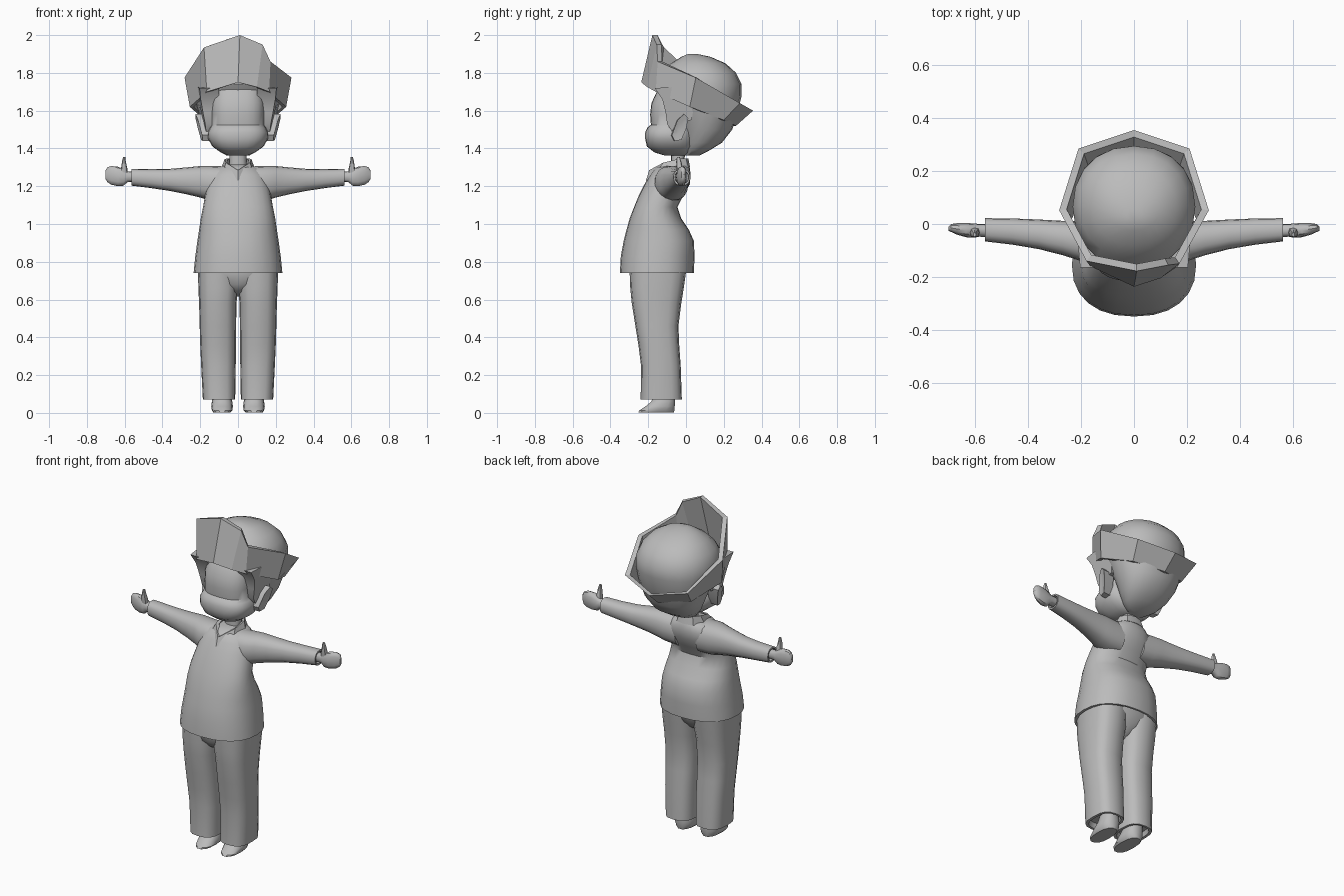
import bpy, bmesh, math

grey = bpy.data.materials.new("plain_grey")
grey.diffuse_color = (0.5, 0.5, 0.5, 1)


def finish(name, bm, smooth=40):
    bmesh.ops.recalc_face_normals(bm, faces=bm.faces)
    me = bpy.data.meshes.new(name)
    bm.to_mesh(me)
    bm.free()
    me.materials.append(grey)
    ob = bpy.data.objects.new(name, me)
    bpy.context.collection.objects.link(ob)
    if smooth:
        bpy.ops.object.select_all(action='DESELECT')
        ob.select_set(True)
        bpy.context.view_layer.objects.active = ob
        bpy.ops.object.shade_smooth_by_angle(angle=math.radians(smooth))
    return ob


def skin(name, rings, smooth=40, caps=True, loop=False):
    """Join rings of points with quads."""
    bm = bmesh.new()
    vs = [[bm.verts.new(p) for p in r] for r in rings]
    n = len(vs[0])
    pairs = list(zip(vs, vs[1:])) + ([(vs[-1], vs[0])] if loop else [])
    for a, b in pairs:
        for i in range(n):
            j = (i + 1) % n
            bm.faces.new((a[i], a[j], b[j], b[i]))
    if caps and not loop:
        bm.faces.new(vs[0])
        bm.faces.new(vs[-1])
    return finish(name, bm, smooth)


def loft(name, axis, secs, n=20, p=2.4, side=1, smooth=40):
    """Sections are (position, a0, a1, b0, b1); a is x or z, b is y."""
    rings = []
    for t, a0, a1, b0, b1 in secs:
        ring = []
        for i in range(n):
            w = 2 * math.pi * i / n
            c, s = math.cos(w), math.sin(w)
            a = (a0 + a1) / 2 + (a1 - a0) / 2 * math.copysign(abs(c) ** (2 / p), c)
            b = (b0 + b1) / 2 + (b1 - b0) / 2 * math.copysign(abs(s) ** (2 / p), s)
            ring.append((side * a, b, t) if axis == 'z' else (side * t, b, a))
        rings.append(ring)
    return skin(name, rings, smooth)


def sym(rows):
    """Sections symmetric in x: (z, half width, y0, y1)."""
    return [(z, -r, r, y0, y1) for z, r, y0, y1 in rows]


def mirror_ring(half):
    """Full ring from a half ring running front to back."""
    return half + [(-x, y, z) for x, y, z in half[-2:0:-1]]


# jumper body with recessed hem
loft("jumper", 'z', sym([
    (0.77, 0.21, -0.32, 0.02), (0.74, 0.22, -0.335, 0.03), (0.74, 0.235, -0.35, 0.042),
    (0.83, 0.226, -0.345, 0.045), (0.91, 0.215, -0.33, 0.042), (0.97, 0.206, -0.315, 0.015),
    (1.03, 0.197, -0.298, -0.025), (1.09, 0.185, -0.275, -0.045), (1.15, 0.175, -0.25, -0.015),
    (1.21, 0.165, -0.22, 0.02), (1.26, 0.15, -0.19, 0.025), (1.295, 0.115, -0.165, 0.02),
    (1.315, 0.06, -0.12, 0.01)]), n=24, p=2.3)

# V-shaped collar
low = [(0, -0.212, 1.23), (0.072, -0.14, 1.297), (0.085, -0.05, 1.305), (0.055, 0.012, 1.30), (0, 0.022, 1.30)]
high = [(0, -0.195, 1.285), (0.064, -0.12, 1.325), (0.07, -0.04, 1.345), (0.045, 0.0, 1.347), (0, 0.012, 1.347)]
inner = [(x * 0.8, -0.05 + (y + 0.05) * 0.82, z - 0.005) for x, y, z in high]
base = [(x * 0.8, -0.05 + (y + 0.05) * 0.82, z) for x, y, z in low]
skin("collar", [mirror_ring(r) for r in (low, high, inner, base)], smooth=25, loop=True)

# neck
loft("neck", 'z', sym([(1.27, 0.05, -0.08, 0.0), (1.33, 0.045, -0.08, -0.01), (1.40, 0.045, -0.08, 0.0)]), n=12)

# face with muzzle step under the eyes
loft("face", 'z', sym([
    (1.362, 0.05, -0.11, 0.0), (1.378, 0.09, -0.165, 0.03), (1.41, 0.135, -0.207, 0.05),
    (1.45, 0.158, -0.216, 0.05), (1.485, 0.16, -0.216, 0.05), (1.51, 0.148, -0.205, 0.05),
    (1.525, 0.14, -0.186, 0.05), (1.58, 0.14, -0.19, 0.05), (1.64, 0.14, -0.183, 0.05),
    (1.70, 0.13, -0.155, 0.05), (1.75, 0.12, -0.12, 0.05)]), n=24, p=2.6)

# hair cap
loft("hair", 'z', sym([
    (1.362, 0.06, -0.01, 0.07), (1.39, 0.105, -0.015, 0.125), (1.43, 0.14, -0.02, 0.19),
    (1.50, 0.175, -0.035, 0.245), (1.60, 0.212, -0.07, 0.275), (1.68, 0.228, -0.13, 0.295),
    (1.74, 0.232, -0.165, 0.295), (1.80, 0.205, -0.13, 0.265), (1.85, 0.16, -0.08, 0.21),
    (1.885, 0.095, -0.025, 0.13), (1.90, 0.03, 0.01, 0.06)]), n=20, p=2.15)

# tilted upturned hat brim, taller at the front with a notch on one side
bottom = [(0, -0.237, 1.75), (0.10, -0.205, 1.725), (0.165, -0.16, 1.70), (0.255, 0.02, 1.62),
          (0.175, 0.20, 1.55), (0, 0.265, 1.52), (-0.175, 0.20, 1.55), (-0.255, 0.02, 1.62),
          (-0.165, -0.16, 1.70)]
top = [(0.01, -0.178, 2.0), (0.13, -0.155, 1.95), (0.172, -0.15, 1.86), (0.283, 0.052, 1.775),
       (0.21, 0.285, 1.64), (0, 0.355, 1.60), (-0.21, 0.285, 1.64), (-0.283, 0.052, 1.775),
       (-0.18, -0.14, 1.935)]


def inset(r, k, cy):
    return [(x * k, cy + (y - cy) * k, z) for x, y, z in r]


skin("hat_brim", [bottom, top, inset(top, 0.9, 0.09), inset(bottom, 0.92, 0.02)], smooth=0, loop=True)

# pelvis joining the trouser legs
loft("pelvis", 'z', sym([
    (0.615, 0.02, -0.18, -0.10), (0.64, 0.06, -0.25, -0.06), (0.68, 0.14, -0.285, -0.025),
    (0.74, 0.205, -0.30, 0.0), (0.80, 0.205, -0.30, 0.01)]), n=20)

for side, tag in ((1, "right"), (-1, "left")):
    # sleeve with recessed cuff
    loft(tag + "_sleeve", 'x', [
        (0.07, 1.12, 1.305, -0.17, 0.01), (0.15, 1.125, 1.308, -0.165, 0.012),
        (0.20, 1.14, 1.307, -0.14, 0.012), (0.27, 1.157, 1.30, -0.118, 0.012),
        (0.36, 1.175, 1.292, -0.095, 0.017), (0.46, 1.19, 1.29, -0.078, 0.021),
        (0.563, 1.203, 1.292, -0.066, 0.022), (0.563, 1.213, 1.282, -0.058, 0.014),
        (0.545, 1.215, 1.28, -0.056, 0.012)], n=16, side=side)
    # hand and thumb
    loft(tag + "_hand", 'x', [
        (0.54, 1.225, 1.275, -0.05, 0.0), (0.585, 1.222, 1.278, -0.048, 0.0),
        (0.605, 1.203, 1.29, -0.052, 0.002), (0.635, 1.20, 1.303, -0.05, 0.004),
        (0.67, 1.208, 1.307, -0.04, 0.003), (0.692, 1.222, 1.30, -0.03, 0.0),
        (0.702, 1.24, 1.282, -0.025, -0.01)], n=12, side=side)
    loft(tag + "_thumb", 'z', [
        (1.25, 0.582, 0.63, -0.045, -0.01), (1.29, 0.585, 0.62, -0.05, -0.015),
        (1.33, 0.594, 0.614, -0.052, -0.025), (1.355, 0.597, 0.608, -0.048, -0.033)],
        n=8, side=side)
    # trouser leg with recessed hem
    loft(tag + "_trouser_leg", 'z', [
        (0.10, 0.035, 0.165, -0.215, -0.045), (0.07, 0.03, 0.17, -0.225, -0.035),
        (0.07, 0.015, 0.186, -0.24, -0.022), (0.25, 0.012, 0.195, -0.238, -0.028),
        (0.36, 0.011, 0.2, -0.252, -0.036), (0.46, 0.01, 0.203, -0.268, -0.04),
        (0.58, 0.008, 0.206, -0.287, -0.025), (0.66, 0.0, 0.21, -0.295, -0.012),
        (0.78, 0.0, 0.212, -0.30, 0.005)], n=16, p=2.8, side=side)
    # shoe
    loft(tag + "_shoe", 'z', [
        (0.002, 0.04, 0.13, -0.255, -0.062), (0.012, 0.03, 0.138, -0.25, -0.06),
        (0.035, 0.027, 0.142, -0.215, -0.058), (0.06, 0.03, 0.138, -0.185, -0.057),
        (0.11, 0.045, 0.13, -0.16, -0.06)], n=14, side=side)
    # ear, leaning outwards and back
    ear = [(-0.075, 1.47), (-0.06, 1.44), (-0.025, 1.445), (0.0, 1.50), (0.012, 1.56), (-0.01, 1.582), (-0.045, 1.55)]
    skin(tag + "_ear", [
        [(side * (0.14 + 0.1 * (z - 1.44)), y - 0.005, z) for y, z in ear],
        [(side * (0.185 + 0.2 * (z - 1.44) + 0.2 * (y + 0.07)), y, z) for y, z in ear],
        [(side * (0.19 + 0.1 * (z - 1.44) + 0.1 * (y + 0.07)), -0.03 + (y + 0.03) * 0.5,
          1.51 + (z - 1.51) * 0.5) for y, z in ear]], smooth=30)
    # sideburn lock between face and ear
    lock = [(-0.165, 1.72), (-0.125, 1.66), (-0.108, 1.59), (-0.10, 1.53), (-0.075, 1.49), (-0.04, 1.54), (0.03, 1.55), (0.06, 1.73)]
    skin(tag + "_sideburn", [
        [(side * 0.10, y, z) for y, z in lock],
        [(side * (0.172 + 0.22 * (z - 1.49) + 0.18 * min(0, y + 0.06)), y, z) for y, z in lock]], smooth=30)
